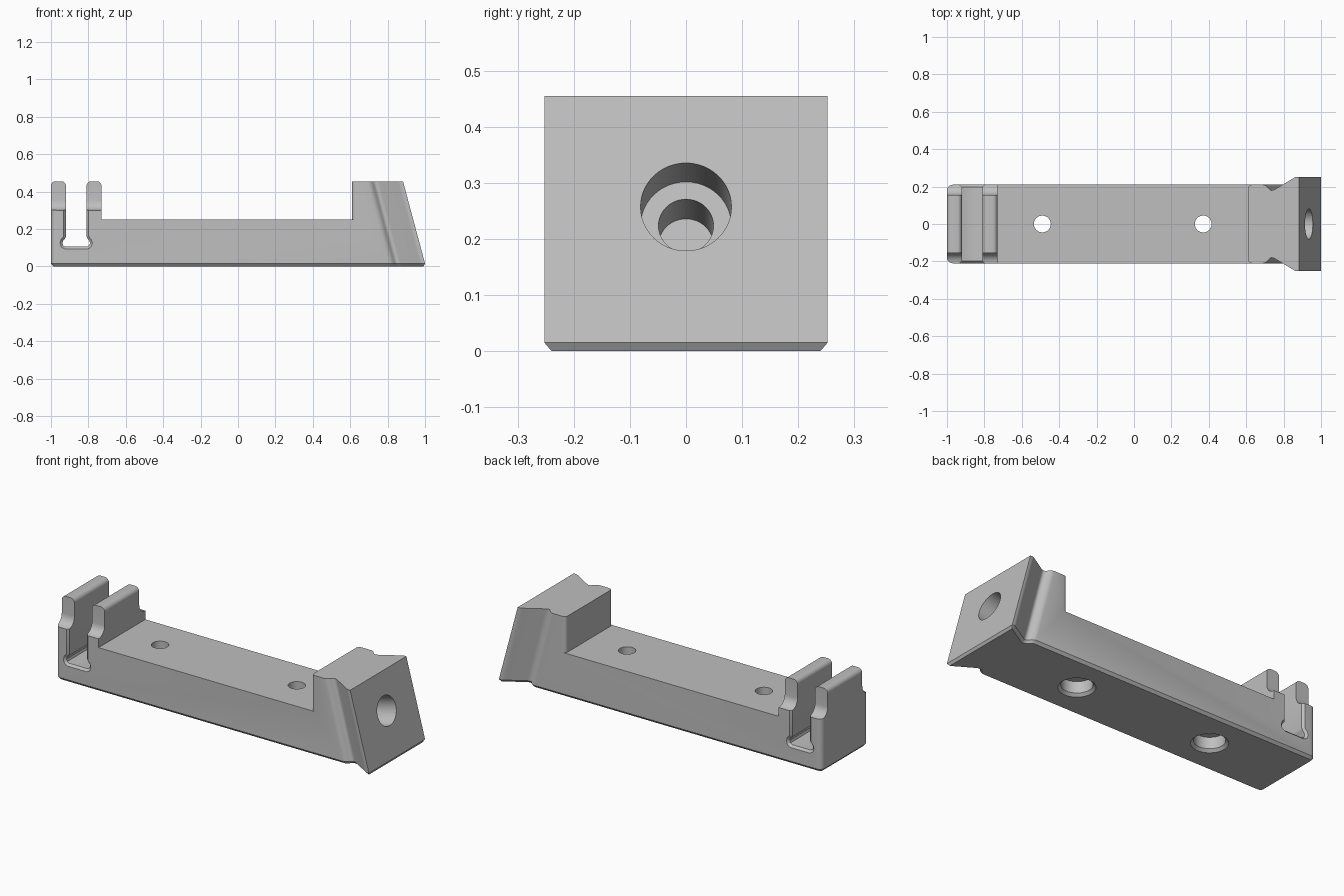
import bpy, bmesh, math
from mathutils import Matrix, Vector

if "Cube" in bpy.data.objects:
    bpy.data.objects.remove(bpy.data.objects["Cube"])

HEIGHT, HALF, CHAMFER = 0.455, 0.21, 0.015
SLOPE = math.tan(math.radians(15))

grey = bpy.data.materials.new("plain grey")
grey.use_nodes = True
COLOUR = (0.52, 0.52, 0.52, 1)
grey.diffuse_color = COLOUR
grey.node_tree.nodes["Principled BSDF"].inputs["Base Color"].default_value = COLOUR


def loft(name, rings, matrix=Matrix()):
    """Closed solid through a list of equally long point rings."""
    bm = bmesh.new()
    rows = [[bm.verts.new(matrix @ Vector(p)) for p in ring] for ring in rings]
    for low, high in zip(rows, rows[1:]):
        for i in range(len(low)):
            j = (i + 1) % len(low)
            bm.faces.new((low[i], low[j], high[j], high[i]))
    bm.faces.new(rows[0])
    bm.faces.new(rows[-1])
    bmesh.ops.recalc_face_normals(bm, faces=bm.faces)
    mesh = bpy.data.meshes.new(name)
    bm.to_mesh(mesh)
    bm.free()
    mesh.materials.append(grey)
    obj = bpy.data.objects.new(name, mesh)
    bpy.context.collection.objects.link(obj)
    return obj


def arc(cx, cy, r, start, end, steps=8):
    angles = [math.radians(start + (end - start) * i / steps) for i in range(steps + 1)]
    return [(cx + r * math.cos(a), cy + r * math.sin(a)) for a in angles]


def grow(points, d):
    """Mitred offset of a clockwise outline; positive grows it."""
    out = []
    for i, p in enumerate(points):
        a, p, b = Vector(points[i - 1]), Vector(p), Vector(points[(i + 1) % len(points)])
        e, f = (p - a).normalized(), (b - p).normalized()
        n, m = Vector((-e.y, e.x)), Vector((-f.y, f.x))
        out.append(tuple(p + (n + m) * d / (1 + n.dot(m))))
    return out


def bore(name, steps, matrix):
    """Stepped round cutter from (radius, depth) pairs."""
    circle = arc(0, 0, 1, 0, 352.5, 47)
    return loft(name, [[(r * x, r * y, d) for x, y in circle] for r, d in steps], matrix)


def along_y(name, profile, stations):
    return loft(name, [[(x, y, z) for x, z in grow(profile, g)] for y, g in stations])


# Body outline: rounded end, straight flank, groove and flared end plate
flank = arc(-0.97, 0.18, 0.03, 180, 90, 6)
groove = [(0.808, HALF), (0.82, 0.207), (0.83, 0.2), (0.838, 0.191), (0.845, 0.183),
          (0.853, 0.18), (0.862, 0.181), (0.87, 0.185), (0.97, 0.245), (0.977, 0.249),
          (0.985, 0.2525), (1.0, 0.2525)]
half = flank + groove
outline = half + [(x, -y) for x, y in reversed(half)]


def level(points, z):
    return [(x - SLOPE * (z - CHAMFER) * (x > 0.7), y, z) for x, y in points]


body = loft("mount_body", [level(grow(outline, -0.013), 0),
                           level(outline, CHAMFER), level(outline, HEIGHT)])
cutters = []

# Long open deck between the prongs and the raised end
side = [(0.61, 0.0)] + arc(0.63, 0.19, 0.02, 180, 90, 6) + [(0.63, 0.3), (-0.73, 0.3)]
deck = side[::-1] + [(x, -y) for x, y in side[1:]]
cutters.append(loft("deck_cutter", [[(x, y, z) for x, y in deck] for z in (0.25, 0.6)]))

# Coved shoulders on both ends of the prongs
cove = [(0.155, 0.6)] + arc(HALF, 0.355, 0.055, 180, 270) + [(0.3, 0.3), (0.3, 0.6)]
for s in (-1, 1):
    cutters.append(loft("cove_cutter", [[(x, s * y, z) for y, z in cove] for x in (-1.1, -0.7)]))

# Keyhole slot with chamfered mouths
MID = -0.865
edge = [(0.055, 0.6), (0.055, 0.16), (0.06, 0.148), (0.07, 0.138), (0.074, 0.125),
        (0.07, 0.112), (0.058, 0.105)]
slot = [(MID + x, z) for x, z in edge] + [(MID - x, z) for x, z in reversed(edge)]
cutters.append(along_y("slot_cutter", slot,
                       [(-0.225, 0.027), (-0.198, 0), (0.198, 0), (0.225, 0.027)]))

# Rounded top edges of the prongs
R = 0.025
for x, d in ((-1.0, 1), (-0.92, -1), (-0.81, 1), (-0.73, -1)):
    curve = [(x + d * (R - u), HEIGHT - R + v) for u, v in arc(0, 0, R, 0, 90)]
    tip = [(x - d * 0.01, HEIGHT + 0.02), (x - d * 0.01, HEIGHT - R)]
    cutters.append(along_y("round_cutter", curve + [(x + d * R, HEIGHT + 0.02)] + tip,
                           [(-0.3, 0), (0.3, 0)]))

# Counterbored screw holes through the deck
for x in (-0.49, 0.37):
    cutters.append(bore("screw_hole_cutter",
                        [(0.1, -0.005), (0.08, 0.015), (0.08, 0.08), (0.045, 0.08), (0.045, 0.3)],
                        Matrix.Translation((x, 0, 0))))

# Stepped blind hole square to the sloped end
tilt = Vector((-1, 0, -SLOPE)).to_track_quat("Z", "Y").to_matrix().to_4x4()
cutters.append(bore("end_hole_cutter",
                    [(0.081, -0.1), (0.081, 0.13), (0.049, 0.13), (0.049, 0.265)],
                    Matrix.Translation((0.935, 0, 0.257)) @ tilt))

# Cut everything and drop the helpers
bpy.context.view_layer.objects.active = body
body.select_set(True)
for cutter in cutters:
    cutter.hide_render = True
    mod = body.modifiers.new("cut", "BOOLEAN")
    mod.operation, mod.solver, mod.object = "DIFFERENCE", "EXACT", cutter
    bpy.ops.object.modifier_apply(modifier=mod.name)
    bpy.data.objects.remove(cutter)
bpy.ops.object.shade_smooth_by_angle(angle=math.radians(32))
